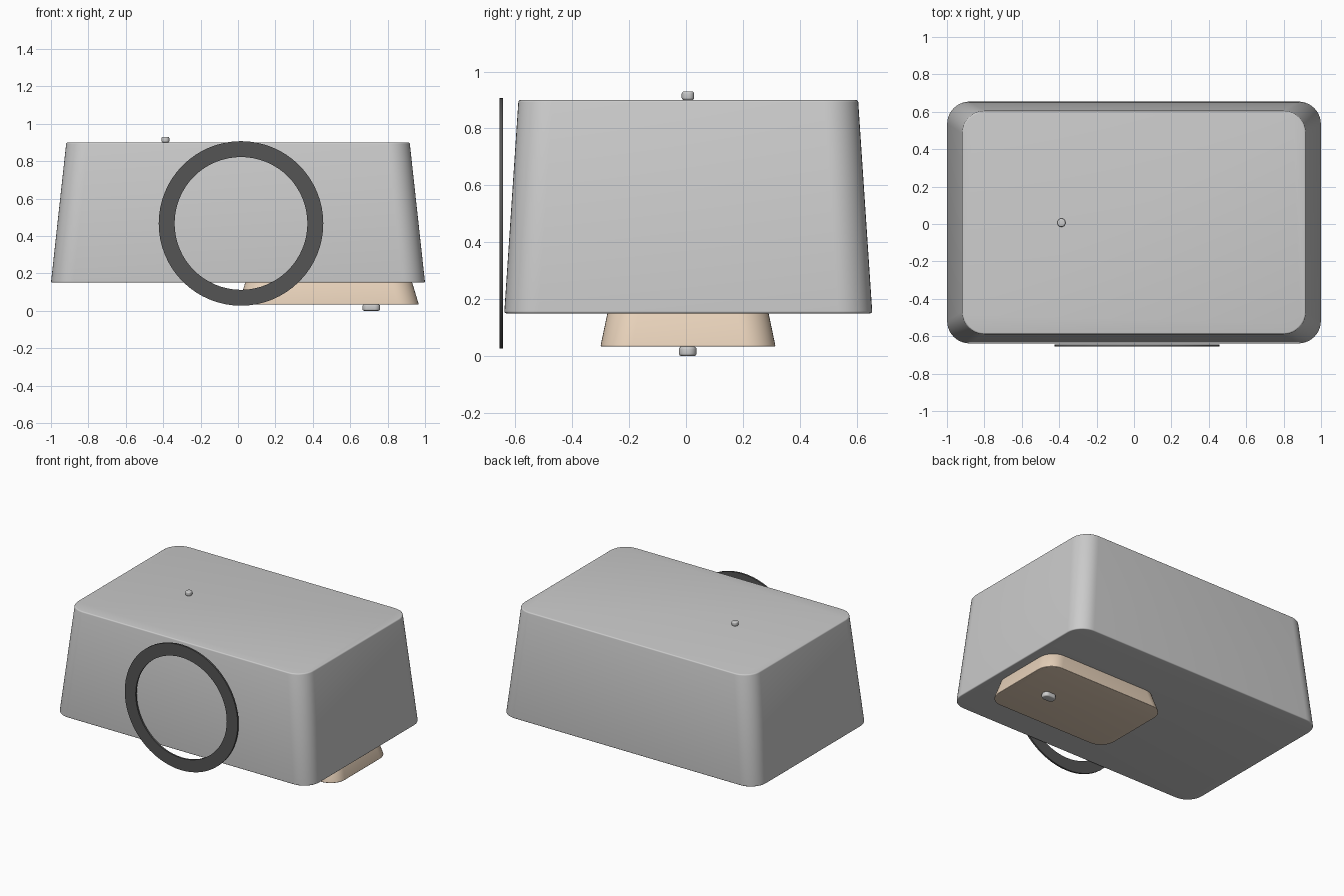
import bpy, bmesh, math

if "Cube" in bpy.data.objects:
    bpy.data.objects.remove(bpy.data.objects["Cube"])


def finish(name, bm, color=None):
    bmesh.ops.recalc_face_normals(bm, faces=bm.faces)
    mesh = bpy.data.meshes.new(name)
    bm.to_mesh(mesh)
    bm.free()
    ob = bpy.data.objects.new(name, mesh)
    bpy.context.collection.objects.link(ob)
    if color:
        mat = bpy.data.materials.new(name + "_colour")
        mat.diffuse_color = (*color, 1)
        mat.use_nodes = True
        mat.node_tree.nodes["Principled BSDF"].inputs["Base Color"].default_value = mat.diffuse_color
        mesh.materials.append(mat)
    bpy.ops.object.select_all(action='DESELECT')
    bpy.context.view_layer.objects.active = ob
    ob.select_set(True)
    bpy.ops.object.shade_smooth_by_angle(angle=math.radians(35))
    return ob


def outline(cx, cy, hx, hy, r, n=10):
    """Rounded rectangle, counter-clockwise."""
    pts = []
    for q, (sx, sy) in enumerate([(1, 1), (-1, 1), (-1, -1), (1, -1)]):
        for i in range(n + 1):
            a = math.pi / 2 * (q + i / n)
            pts.append((cx + sx * (hx - r) + r * math.cos(a),
                        cy + sy * (hy - r) + r * math.sin(a)))
    return pts


def tapered_block(name, centre, bottom, top, z0, z1, radius, fillet, color=None, steps=4):
    """Rounded block between two rectangles (half sizes), with softened rims."""
    levels = []
    for i in range(2 * steps + 2):
        low = i <= steps
        k = i / steps if low else 1 - (i - steps - 1) / steps
        a = math.pi / 2 * k
        inset = fillet * (1 - math.sin(a))
        lift = fillet * (1 - math.cos(a))
        levels.append((z0 + lift if low else z1 - lift, inset))
    bm = bmesh.new()
    rings = []
    for z, inset in levels:
        t = (z - z0) / (z1 - z0)
        hx = bottom[0] + (top[0] - bottom[0]) * t - inset
        hy = bottom[1] + (top[1] - bottom[1]) * t - inset
        rings.append([bm.verts.new((x, y, z))
                      for x, y in outline(*centre, hx, hy, radius - inset)])
    n = len(rings[0])
    for a, b in zip(rings, rings[1:]):
        for i in range(n):
            bm.faces.new((a[i], a[(i + 1) % n], b[(i + 1) % n], b[i]))
    bm.faces.new(rings[0])
    bm.faces.new(rings[-1])
    return finish(name, bm, color)


# Main housing and the tray below it
tapered_block("housing", (0, 0.008), (1.0, 0.647), (0.918, 0.597), 0.15, 0.90, 0.12, 0.008)
tapered_block("lower_tray", (0.485, 0.007), (0.482, 0.308), (0.446, 0.283), 0.033, 0.152,
              0.11, 0.006, (0.80, 0.64, 0.49))

# Small foot and top button
tapered_block("foot", (0.713, 0.006), (0.047, 0.031), (0.047, 0.031), 0.0, 0.033, 0.029, 0.009)
tapered_block("top_button", (-0.388, 0.007), (0.021, 0.022), (0.021, 0.022), 0.90, 0.93, 0.019, 0.008)

# Flat ring in front of the housing
bm = bmesh.new()
profile = [(0.44, -0.655), (0.44, -0.643), (0.355, -0.643), (0.355, -0.655)]
seg = 64
loops = [[bm.verts.new((0.016 + r * math.cos(2 * math.pi * i / seg), y,
                        0.467 + r * math.sin(2 * math.pi * i / seg)))
          for r, y in profile] for i in range(seg)]
for i in range(seg):
    a, b = loops[i], loops[(i + 1) % seg]
    for j in range(4):
        bm.faces.new((a[j], a[(j + 1) % 4], b[(j + 1) % 4], b[j]))
finish("front_ring", bm, (0.09, 0.09, 0.09))
